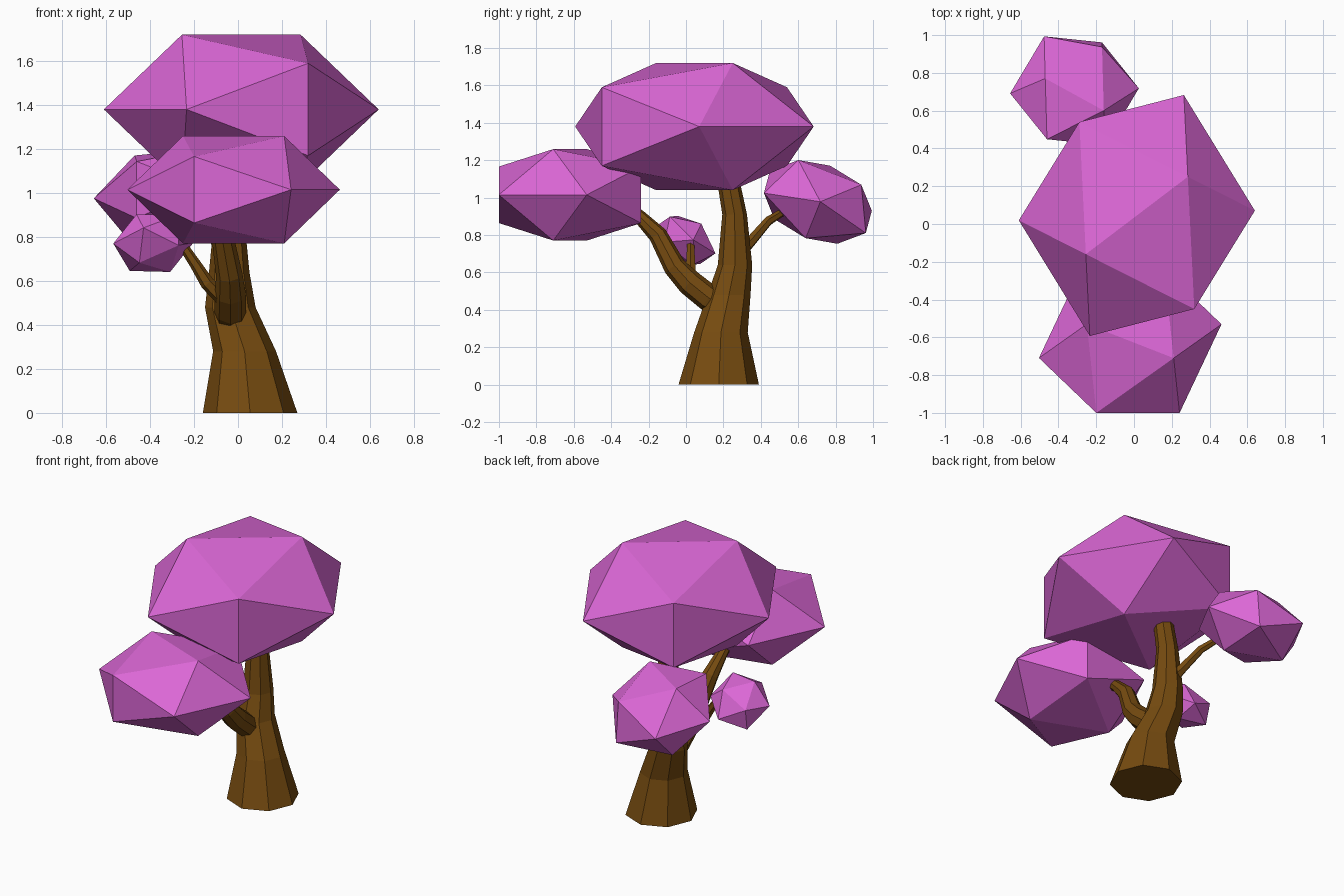
import bpy
import bmesh
from math import cos, sin, tau, sqrt
from mathutils import Vector, Quaternion

cube = bpy.data.objects.get("Cube")
if cube:
    bpy.data.objects.remove(cube, do_unlink=True)


def material(name, rgb):
    mat = bpy.data.materials.new(name)
    mat.use_nodes = True
    mat.diffuse_color = (*rgb, 1)
    mat.node_tree.nodes["Principled BSDF"].inputs["Base Color"].default_value = (*rgb, 1)
    return mat


blossom = material("pink blossom", (0.71, 0.135, 0.67))
bark = material("brown bark", (0.18, 0.07, 0.005))


def finish(bm, name, mat):
    bmesh.ops.recalc_face_normals(bm, faces=bm.faces)
    mesh = bpy.data.meshes.new(name)
    bm.to_mesh(mesh)
    bm.free()
    mesh.materials.append(mat)
    obj = bpy.data.objects.new(name, mesh)
    bpy.context.collection.objects.link(obj)


def canopy(name, centre, ax, ay, az):
    """Icosahedron from three golden rectangles, stretched along three axes."""
    centre, ax, ay, az = map(Vector, (centre, ax, ay, az))
    phi = (1 + sqrt(5)) / 2
    bm = bmesh.new()
    for s in (-1, 1):
        for t in (-phi, phi):
            for v in (ay * s + az * t, ax * s + ay * t, az * s + ax * t):
                bm.verts.new(centre + v)
    bmesh.ops.convex_hull(bm, input=bm.verts)
    finish(bm, name, blossom)


def limb(name, path, sides, level=False):
    """Faceted tube through (x, y, z, radius) stations, closed at both ends."""
    points = [Vector(p[:3]) for p in path]
    bm = bmesh.new()
    rings = []
    for i, p in enumerate(points):
        tangent = points[min(i + 1, len(points) - 1)] - points[max(i - 1, 0)]
        turn = Quaternion() if level else Vector((0, 0, 1)).rotation_difference(tangent)
        ring = []
        for k in range(sides):
            a = tau * k / sides
            ring.append(bm.verts.new(p + turn @ Vector((cos(a), sin(a), 0)) * path[i][3]))
        rings.append(ring)
    for low, high in zip(rings, rings[1:]):
        for k in range(sides):
            n = (k + 1) % sides
            bm.faces.new((low[k], low[n], high[n], high[k]))
    bm.faces.new(rings[0][::-1])
    bm.faces.new(rings[-1])
    finish(bm, name, bark)


# Trunk and branches
limb("trunk", [(0.055, 0.175, 0, 0.215), (0.03, 0.187, 0.28, 0.143),
               (-0.035, 0.23, 0.48, 0.115), (-0.04, 0.262, 0.64, 0.092),
               (-0.04, 0.26, 0.91, 0.066), (-0.04, 0.225, 1.1, 0.06)], 8, level=True)
limb("front_branch", [(-0.035, 0.2, 0.42, 0.07), (-0.035, 0.12, 0.465, 0.072),
                      (-0.035, 0.02, 0.545, 0.07), (-0.04, -0.06, 0.63, 0.06),
                      (-0.07, -0.15, 0.8, 0.05), (-0.08, -0.25, 0.9, 0.036),
                      (-0.08, -0.34, 0.97, 0.03)], 8)
limb("side_branch", [(-0.05, 0.05, 0.5, 0.035), (-0.14, 0.025, 0.59, 0.032),
                     (-0.19, 0.025, 0.67, 0.026), (-0.24, 0.025, 0.745, 0.022)], 6)
limb("back_branch", [(-0.05, 0.28, 0.7, 0.04), (-0.09, 0.35, 0.77, 0.03),
                     (-0.15, 0.44, 0.875, 0.025), (-0.21, 0.53, 0.93, 0.02),
                     (-0.26, 0.61, 0.96, 0.018)], 6)

# Foliage clumps
canopy("top_canopy", (0.015, 0.045, 1.38),
       (0.188, -0.306, 0), (0.27, 0.205, 0), (0, 0, 0.21))
canopy("front_canopy", (-0.02, -0.62, 1.015),
       (-0.111, -0.235, 0), (0.23, -0.09, 0), (0, 0, 0.151))
canopy("back_canopy", (-0.315, 0.705, 0.977),
       (0.09, 0.151, -0.023), (0.155, -0.085, 0.015), (0, -0.012, 0.129))
canopy("side_canopy", (-0.385, -0.005, 0.772),
       (-0.069, 0.059, -0.036), (-0.07, -0.064, 0.021), (-0.004, 0.014, 0.068))
